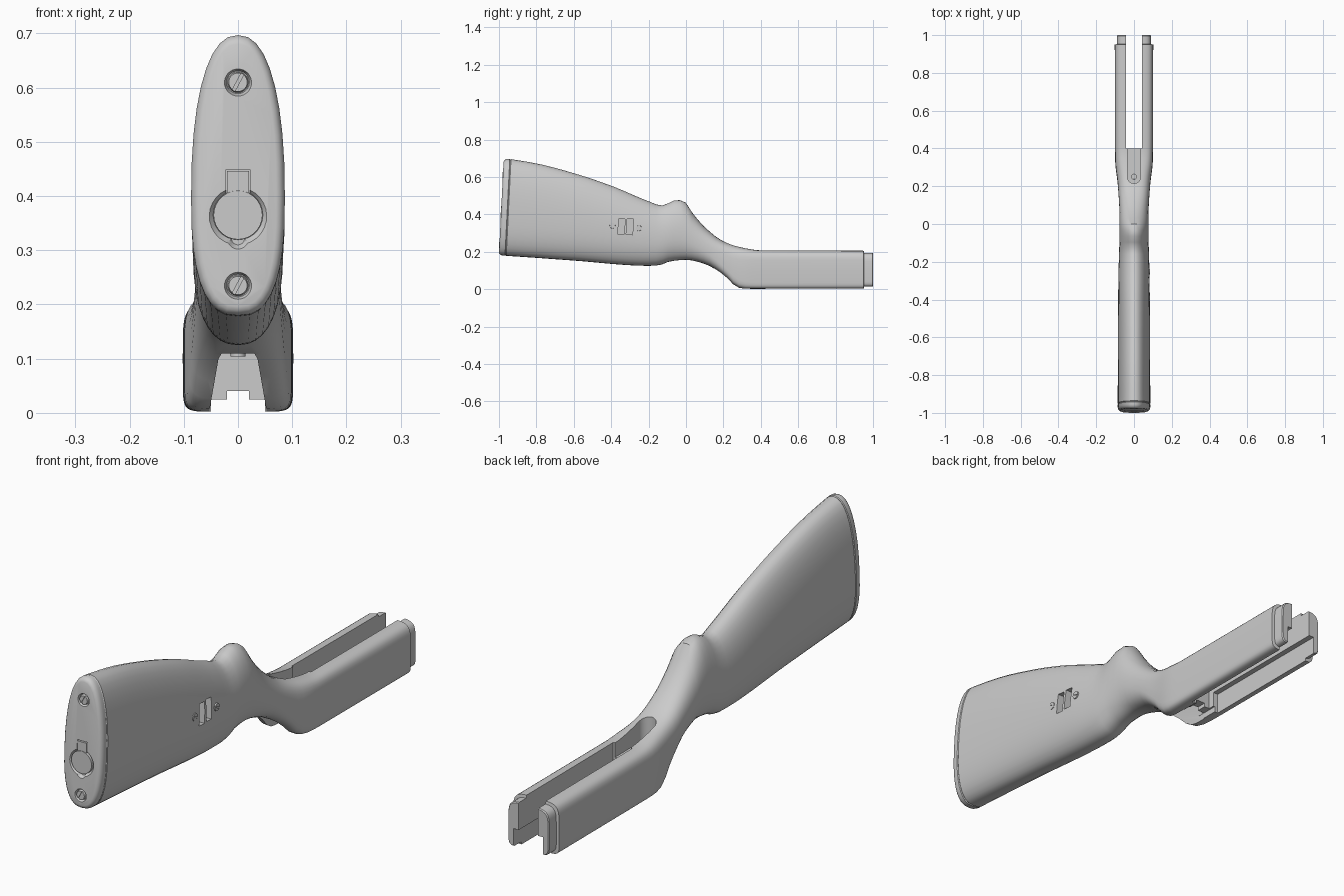
import bpy, bmesh
from math import sin, cos, pi, radians
from mathutils import Matrix, Vector

if "Cube" in bpy.data.objects:
    bpy.data.objects.remove(bpy.data.objects["Cube"])

GREY = (0.6, 0.6, 0.6, 1)
grey = bpy.data.materials.new("plain_grey")
grey.diffuse_color = GREY
grey.use_nodes = True
grey.node_tree.nodes["Principled BSDF"].inputs["Base Color"].default_value = GREY

BACK = Matrix.Rotation(radians(90), 4, 'X')   # local z points to -y
SIDE = Matrix.Rotation(radians(90), 4, 'Y')   # local z points to +x
UP = Matrix.Identity(4)


def finish(bm, name):
    bmesh.ops.recalc_face_normals(bm, faces=bm.faces)
    mesh = bpy.data.meshes.new(name)
    bm.to_mesh(mesh)
    bm.free()
    mesh.materials.append(grey)
    obj = bpy.data.objects.new(name, mesh)
    bpy.context.collection.objects.link(obj)
    return obj


def box(name, low, high, turn=UP):
    bm = bmesh.new()
    low, high = Vector(low), Vector(high)
    size = high - low
    bmesh.ops.create_cube(bm, size=1, matrix=Matrix.Translation((low + high) / 2) @ turn
                          @ Matrix.Diagonal((*size, 1)))
    return finish(bm, name)


def disc(name, loc, r_in, r_out, depth, turn=UP):
    bm = bmesh.new()
    bmesh.ops.create_cone(bm, cap_ends=True, segments=28, radius1=r_in, radius2=r_out,
                          depth=depth, matrix=Matrix.Translation(loc) @ turn)
    return finish(bm, name)


def loft(name, rings):
    bm = bmesh.new()
    loops = [[bm.verts.new(p) for p in ring] for ring in rings]
    for a, b in zip(loops, loops[1:]):
        for i in range(len(a)):
            j = (i + 1) % len(a)
            bm.faces.new((a[i], a[j], b[j], b[i]))
    bm.faces.new(loops[0])
    bm.faces.new(loops[-1][::-1])
    return finish(bm, name)


def cut(target, cutter):
    mod = target.modifiers.new("cut", 'BOOLEAN')
    mod.operation, mod.solver, mod.object = 'DIFFERENCE', 'EXACT', cutter
    bpy.context.view_layer.objects.active = target
    bpy.ops.object.modifier_apply(modifier=mod.name)
    bpy.data.objects.remove(cutter)


def smooth(obj, angle=35):
    bpy.ops.object.select_all(action='DESELECT')
    obj.select_set(True)
    bpy.context.view_layer.objects.active = obj
    bpy.ops.object.shade_smooth_by_angle(angle=radians(angle))


def curve(keys, y):
    """Smooth curve through the keys without overshoot."""
    if y <= keys[0][0]:
        return keys[0][1]
    if y >= keys[-1][0]:
        return keys[-1][1]
    slopes = [(b[1] - a[1]) / (b[0] - a[0]) for a, b in zip(keys, keys[1:])]
    bends = [2 * p * q / (p + q) if p * q > 0 else 0 for p, q in zip(slopes, slopes[1:])]
    tangents = [slopes[0]] + bends + [slopes[-1]]
    i = next(k for k in range(len(slopes)) if y <= keys[k + 1][0])
    (y0, a), (y1, b) = keys[i], keys[i + 1]
    h = y1 - y0
    t = (y - y0) / h
    return (a + (b - a) * t * t * (3 - 2 * t)
            + h * t * (1 - t) * (tangents[i] * (1 - t) - tangents[i + 1] * t))


# Side and plan profiles of the stock, as (y, value)
TOP = [(-.96, .697), (-.8, .672), (-.6, .62), (-.4, .553), (-.2, .47), (-.13, .447), (-.05, .477),
       (-.015, .473), (.04, .4), (.1, .332), (.2, .256), (.3, .223), (.4, .208), (.95, .206)]
BOTTOM = [(-.97, .18), (-.6, .153), (-.2, .125), (-.15, .127), (-.08, .15), (0, .157),
          (.1, .135), (.2, .077), (.28, .008), (.32, .002), (.95, .002)]
WIDTH = [(-.95, .0865), (-.3, .083), (-.05, .077), (.05, .077), (.2, .085), (.34, .1), (.95, .102)]
TOP_SQUARE = [(-.95, 2.3), (-.1, 2), (.1, 2.3), (.4, 5)]
BOTTOM_SQUARE = [(-.95, 2.6), (-.1, 2.3), (.1, 2.6), (.36, 9)]
WAIST = [(-.95, .42), (.1, .45), (.4, .5)]


def section(y, inset=0.0, shape_y=None):
    s = y if shape_y is None else shape_y
    low, high = curve(BOTTOM, s) + inset, curve(TOP, s) - inset
    width = curve(WIDTH, s) - inset
    mid = low + (high - low) * curve(WAIST, s)
    lean = 0.05 * min(1, max(0, (-0.8 - y) / 0.15))
    ring = []
    for k in range(36):
        c, d = cos(2 * pi * k / 36), sin(2 * pi * k / 36)
        power = 2 / curve(TOP_SQUARE if d > 0 else BOTTOM_SQUARE, s)
        x = width * abs(c) ** power * (1 if c > 0 else -1)
        z = mid + (high - mid if d > 0 else low - mid) * abs(d) ** power
        ring.append((x, y + lean * (z - 0.44), z))
    return ring


# Stock body with a stepped front end
START, STEP_END = -0.952, 0.95
rings = [section(START, .003), section(START + .004)]
rings += [section(START + (STEP_END - START) * k / 60) for k in range(1, 61)]
rings += [section(STEP_END + .002, .011), section(.996, .011), section(1, .014)]
stock = loft("stock", rings)

# Barrel channel, bolt slot and underside hollow
cut(stock, box("barrel_channel", (-.043, .4, -.1), (.043, 1.1, .4)))
cut(stock, box("lower_channel", (-.065, .425, -.1), (.065, 1.1, .085)))
cut(stock, box("tang_slot", (-.035, .25, .15), (.035, .45, .4)))
cut(stock, disc("tang_end", (0, .25, .275), .035, .035, .25))
hollow = [[(-.057, y, -.02), (.057, y, -.02), (.036, y, .1), (.03, y, .11),
           (-.03, y, .11), (-.036, y, .1)] for y in (.1, .36)]
cut(stock, loft("underside_hollow", hollow))
cut(stock, box("bridge_gap", (-.05, .33, -.1), (.05, .45, .025)))
cut(stock, box("bridge_notch", (-.02, .33, -.1), (.02, .45, .04)))
cut(stock, disc("bolt_hole", (0, .25, .15), .014, .014, .12))

# Sling pockets on the side
TILT = Matrix.Rotation(radians(-4), 4, 'X')
for y in (-.345, -.3):
    cut(stock, box("sling_pocket", (.045, y - .017, .292), (.2, y + .017, .377), TILT))
smooth(stock)

bolt = disc("tang_bolt", (0, .25, .122), .0135, .0135, .036)
smooth(bolt)

# Butt plate with rounded rim
plate = loft("butt_plate", [section(-.9875, .016), section(-.985, .009), section(-.979, .003),
                            section(-.969), section(-.955), section(START, .003)])


def face_y(z):
    return -.9875 + .05 * (z - .44)


def screw(name, loc, radius, turn, slot_turn):
    head = disc(name, loc, radius, radius * .85, .016, turn)
    tip = Vector(loc) + turn.to_3x3() @ Vector((0, 0, .008))
    half = Vector((radius * .14, radius * 2, .004))
    cut(head, box("screw_slot", tip - half, tip + half, turn @ slot_turn))
    smooth(head)


SLANT = Matrix.Rotation(radians(-28), 4, 'Z')
for label, z in (("upper", .61), ("lower", .235)):
    cut(plate, disc("countersink", (0, face_y(z), z), .021, .029, .022, BACK))
    screw(label + "_butt_screw", (0, face_y(z) + .007, z), .02, BACK, SLANT)

# Round trapdoor with hinge tab and thumb notch
DOOR = .365
door_y = face_y(DOOR)
cut(plate, disc("door_recess", (0, door_y, DOOR), .046, .06, .018, BACK))
cut(plate, box("tab_recess", (-.022, door_y - .02, DOOR), (.022, door_y + .012, .449)))
cut(plate, disc("thumb_notch", (0, door_y, .322), .012, .024, .02, BACK))
smooth(plate)
smooth(disc("trapdoor", (0, door_y + .008, DOOR), .046, .045, .018, BACK))
box("trapdoor_tab", (-.02, door_y + .001, DOOR + .03), (.02, door_y + .016, .446))

# Sling plate screws
screw("rear_sling_screw", (.078, -.393, .34), .017, SIDE, SLANT)
screw("front_sling_screw", (.077, -.252, .326), .017, SIDE, SLANT)
